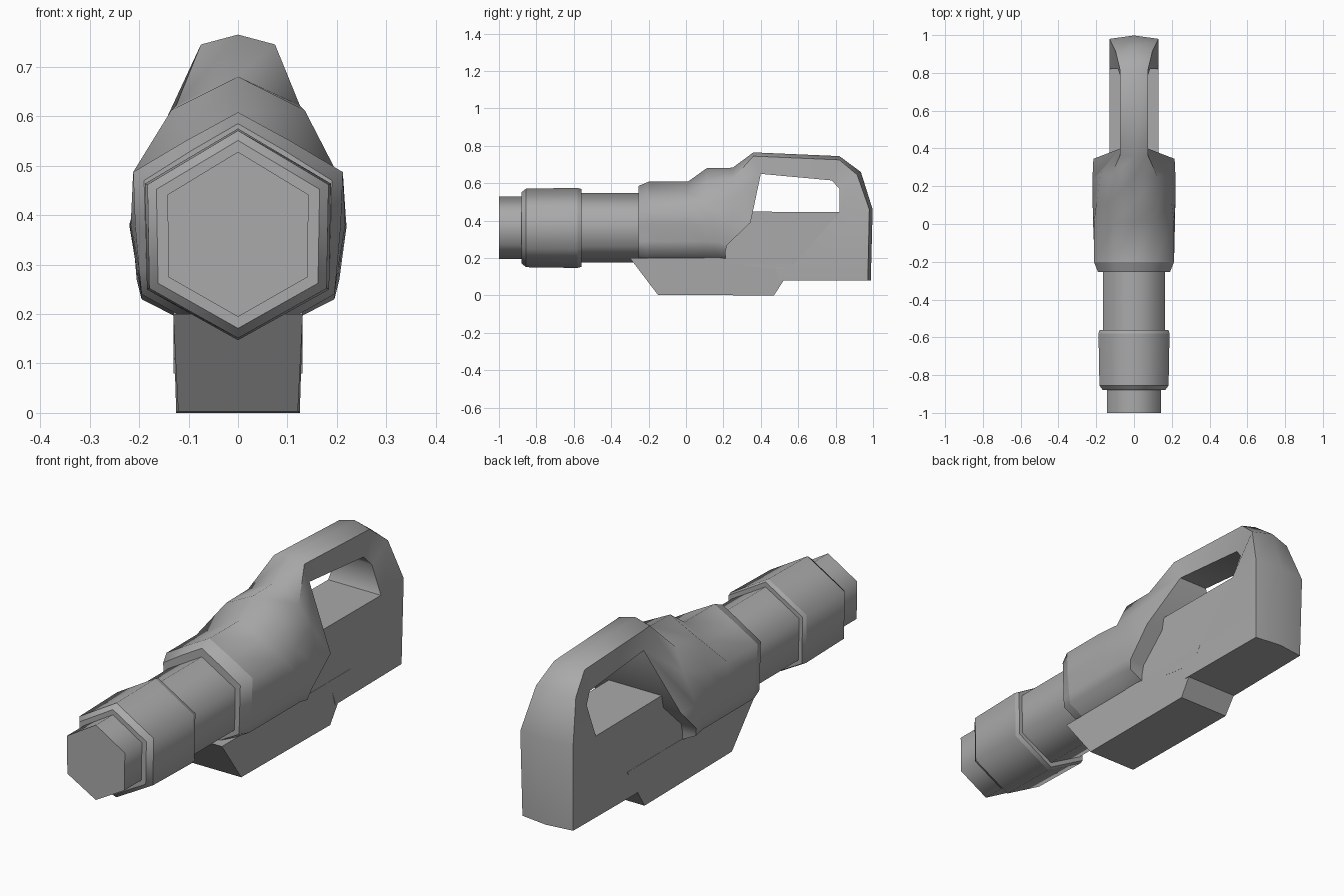
import bpy, bmesh

old = bpy.data.objects.get("Cube")
if old:
    bpy.data.objects.remove(old, do_unlink=True)

grey = bpy.data.materials.new("plain_grey")
grey.use_nodes = True
grey.diffuse_color = (0.4, 0.4, 0.4, 1)
grey.node_tree.nodes["Principled BSDF"].inputs["Base Color"].default_value = (0.4, 0.4, 0.4, 1)


def ring(bm, half):
    """Closed ring from a half section that starts on the centre line."""
    pts = half + [(-x, y, z) for x, y, z in reversed(half) if x > 0]
    return [bm.verts.new(p) for p in pts]


def loft(bm, rings):
    for a, b in zip(rings, rings[1:]):
        for i in range(len(a)):
            j = (i + 1) % len(a)
            bm.faces.new((a[i], a[j], b[j], b[i]))


def cap(bm, r, first, last):
    """Close a ring with strips running from side to side."""
    for i in range(first, last):
        quad = [r[i], r[i + 1], r[-i - 1], r[-i]]
        bm.faces.new(list(dict.fromkeys(quad)))


def finish(bm, name, sharp_rings=()):
    bmesh.ops.recalc_face_normals(bm, faces=bm.faces)
    for f in bm.faces:
        f.smooth = True
    for e in bm.edges:
        if len(e.link_faces) == 2 and e.calc_face_angle() > 1.15:
            e.smooth = False
    for r in sharp_rings:
        for i in range(len(r)):
            e = bm.edges.get((r[i - 1], r[i]))
            if e:
                e.smooth = False
    me = bpy.data.meshes.new(name)
    bm.to_mesh(me)
    bm.free()
    me.materials.append(grey)
    ob = bpy.data.objects.new(name, me)
    bpy.context.collection.objects.link(ob)
    return ob


# Hexagonal barrel: (y, half width, half height), stepped along its length
bm = bmesh.new()
steps = [(-1, .143, .167), (-.88, .143, .167), (-.88, .165, .190), (-.855, .183, .210),
         (-.58, .188, .214), (-.56, .182, .208), (-.56, .165, .186), (-.2, .165, .186)]
rings = [ring(bm, [(0, y, .361 + h), (w, y, .361 + h * .48), (w * .98, y, .361 - h * .52),
                   (0, y, .361 - h)]) for y, w, h in steps]
loft(bm, rings)
cap(bm, rings[0], 0, 3)
cap(bm, rings[-1], 0, 3)
finish(bm, "barrel", rings)

# Main body: top, crest, shoulder, side, lower side, lower edge, keel
bm = bmesh.new()
sections = [
    [(0, -.255, .585), (.095, -.255, .53), (.190, -.255, .47), (.187, -.255, .37),
     (.185, -.255, .29), (.182, -.255, .25), (0, -.255, .15)],
    [(0, -.20, .608), (.106, -.20, .55), (.212, -.20, .487), (.208, -.20, .38),
     (.200, -.20, .29), (.195, -.20, .24), (0, -.20, .13)],
    [(0, .01, .608), (.106, .01, .55), (.212, .01, .487), (.217, .01, .38),
     (.202, .01, .29), (.195, .01, .24), (0, .01, .13)],
    [(0, .11, .68), (.135, .11, .612), (.198, .12, .49), (.219, .12, .38),
     (.203, .10, .29), (.195, .10, .24), (0, .10, .13)],
    [(0, .25, .683), (.125, .25, .622), (.175, .27, .53), (.220, .24, .38),
     (.204, .17, .285), (.195, .16, .24), (0, .16, .13)],
    [(0, .36, .765), (.075, .36, .745), (.072, .40, .65), (.215, .345, .39),
     (.205, .22, .27), (.195, .21, .23), (0, .21, .13)],
]
rings = [ring(bm, s) for s in sections]
loft(bm, rings)
cap(bm, rings[0], 0, 6)
end = rings[-1]
cap(bm, end, 2, 6)

# Carrying handle growing out of the body: ridge, outer edge, inner edge
bow_sections = [
    [(0, .82, .745), (.075, .82, .725), (.072, .78, .615)],
    [(0, .935, .66), (.098, .915, .645), (.085, .82, .57)],
    [(0, .998, .46), (.13, .98, .46), (.13, .82, .445)],
    [(0, .988, .08), (.125, .972, .08), (.13, .50, .08)],
]
bow = [end[:3] + end[-2:]] + [ring(bm, s) for s in bow_sections]
loft(bm, bow)
cap(bm, bow[-1], 0, 2)
finish(bm, "body_and_handle", [rings[0], rings[1]])


def slab(name, outline):
    """Side profile of (half width, y, z) points closed across the middle."""
    b = bmesh.new()
    right = [b.verts.new(p) for p in outline]
    left = [b.verts.new((-x, y, z)) for x, y, z in outline]
    b.faces.new(right)
    b.faces.new(left[::-1])
    n = len(outline)
    for i in range(n):
        j = (i + 1) % n
        b.faces.new((right[i], left[i], left[j], right[j]))
    ob = finish(b, name)
    for p in ob.data.polygons:
        p.use_smooth = False
    return ob


# Lower grip block under the handle opening
slab("lower_grip", [(.13, .10, .19), (.13, .10, .45), (.13, .82, .445), (.13, .50, .08),
                    (.13, .48, .14)])

# Tapered box under the body
slab("under_box", [(.131, -.30, .20), (.131, .60, .20), (.125, .47, 0), (.121, -.15, .003)])
